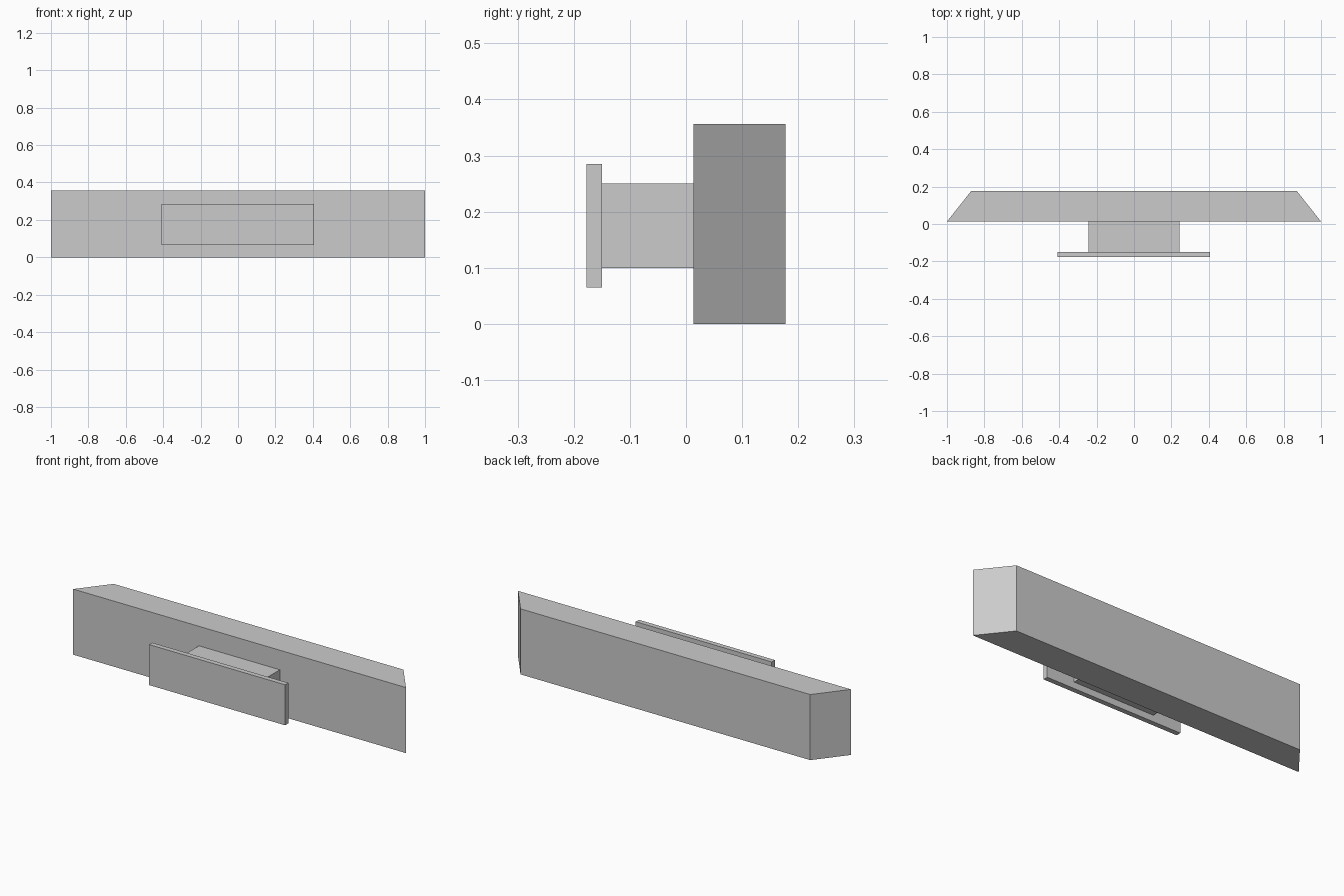
import bpy
import bmesh

cube = bpy.data.objects.get("Cube")
if cube:
    bpy.data.objects.remove(cube, do_unlink=True)

grey = bpy.data.materials.new("light_grey")
grey.use_nodes = True
colour = (0.6, 0.6, 0.6, 1.0)
grey.diffuse_color = colour
for node in grey.node_tree.nodes:
    if node.type == 'BSDF_PRINCIPLED':
        node.inputs["Base Color"].default_value = colour


def block(name, front, back, bottom, top):
    """Extrude a plan outline upwards; front and back are (x_min, x_max, y)."""
    bm = bmesh.new()
    outline = [(front[0], front[2]), (front[1], front[2]),
               (back[1], back[2]), (back[0], back[2])]
    base = bm.faces.new([bm.verts.new((x, y, bottom)) for x, y in outline])
    result = bmesh.ops.extrude_face_region(bm, geom=[base], use_keep_orig=True)
    raised = [v for v in result["geom"] if isinstance(v, bmesh.types.BMVert)]
    bmesh.ops.translate(bm, verts=raised, vec=(0, 0, top - bottom))
    bmesh.ops.recalc_face_normals(bm, faces=bm.faces)
    mesh = bpy.data.meshes.new(name)
    bm.to_mesh(mesh)
    bm.free()
    mesh.materials.append(grey)
    obj = bpy.data.objects.new(name, mesh)
    bpy.context.collection.objects.link(obj)
    return obj


# Long bar with ends that taper towards the back
block("main_bar", (-1, 1, 0.013), (-0.87, 0.87, 0.177), 0, 0.356)

# Neck joining the bar to the plate
block("neck", (-0.244, 0.242, -0.15), (-0.244, 0.242, 0.013), 0.1, 0.25)

# Thin plate at the front
block("front_plate", (-0.41, 0.407, -0.177), (-0.41, 0.407, -0.15), 0.065, 0.285)
